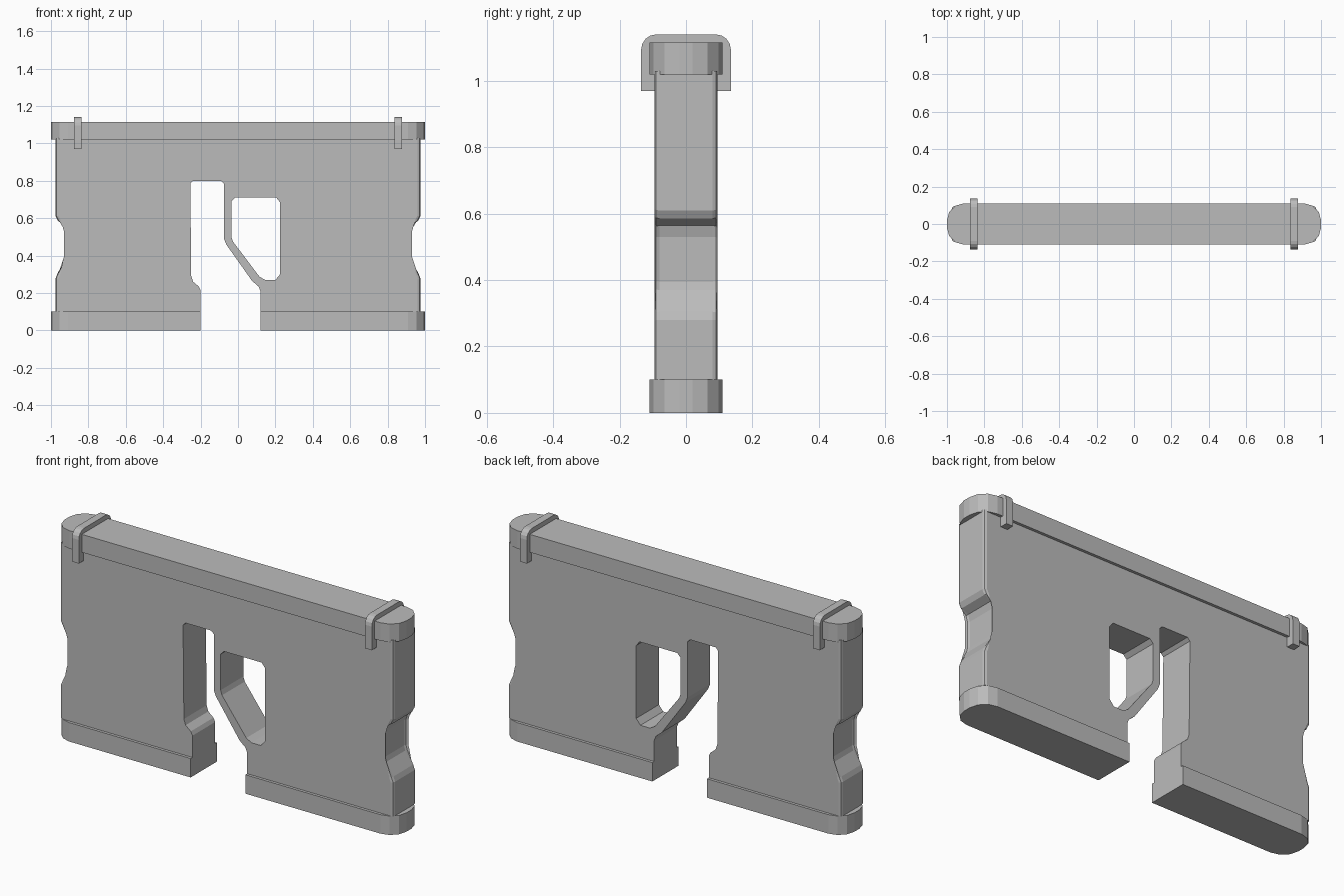
import bpy, bmesh, math

cube = bpy.data.objects.get("Cube")
if cube:
    bpy.data.objects.remove(cube, do_unlink=True)

grey = bpy.data.materials.new("concrete_grey")
grey.use_nodes = True
grey.diffuse_color = (0.5, 0.5, 0.5, 1)
grey.node_tree.nodes["Principled BSDF"].inputs["Base Color"].default_value = (0.5, 0.5, 0.5, 1)


def prism(name, points, axis, low, high, bevel_rule=None, width=0.015):
    """Extrude a closed outline along one axis, optionally bevelling edges chosen by a rule."""
    def place(a, b, depth):
        return {"X": (depth, a, b), "Y": (a, depth, b), "Z": (a, b, depth)}[axis]
    bm = bmesh.new()
    rings = [[bm.verts.new(place(a, b, d)) for a, b in points] for d in (low, high)]
    for ring in rings:
        bm.faces.new(ring)
    n = len(points)
    for i in range(n):
        j = (i + 1) % n
        bm.faces.new((rings[0][i], rings[0][j], rings[1][j], rings[1][i]))
    if bevel_rule:
        chosen = [e for e in bm.edges if bevel_rule(e.verts[0].co, e.verts[1].co)]
        bmesh.ops.bevel(bm, geom=chosen, offset=width, segments=2, profile=0.5,
                        affect='EDGES', clamp_overlap=True)
    bmesh.ops.recalc_face_normals(bm, faces=bm.faces)
    mesh = bpy.data.meshes.new(name)
    bm.to_mesh(mesh)
    bm.free()
    mesh.materials.append(grey)
    obj = bpy.data.objects.new(name, mesh)
    bpy.context.collection.objects.link(obj)
    return obj


def arc(cx, cy, r, start, end, steps):
    angles = [math.radians(start + (end - start) * i / steps) for i in range(steps + 1)]
    return [(cx + r * math.cos(t), cy + r * math.sin(t)) for t in angles]


# Wall body with notched ends and a doorway
end = [(0.975, 0.1), (0.975, 0.28), (0.965, 0.305), (0.922, 0.37), (0.915, 0.395),
       (0.915, 0.53), (0.925, 0.565), (0.962, 0.585), (0.975, 0.61), (0.975, 1.03)]
doorway = [(-0.2, 0.1), (-0.2, 0.215), (-0.21, 0.235), (-0.24, 0.26), (-0.25, 0.29),
           (-0.255, 0.785), (-0.24, 0.8), (-0.09, 0.8), (-0.075, 0.785),
           (-0.075, 0.49), (-0.063, 0.46), (0.075, 0.265), (0.11, 0.235),
           (0.12, 0.21), (0.12, 0.1)]
outline = end + [(-x, z) for x, z in reversed(end)] + doorway


def end_edge(a, b):
    return abs(a.y - b.y) < 0.001 and a.x * b.x > 0 and min(abs(a.x), abs(b.x)) > 0.9


body = prism("wall_body", outline, "Y", -0.095, 0.095, end_edge)

# Window opening
window = [(-0.035, 0.69), (-0.015, 0.71), (0.205, 0.71), (0.225, 0.685), (0.225, 0.3),
          (0.2, 0.27), (0.145, 0.27), (0.115, 0.287), (-0.027, 0.475), (-0.035, 0.5)]
cutter = prism("window_cutter", window, "Y", -0.3, 0.3)
cutter.hide_render = True
cutter.hide_viewport = True
cutter.display_type = 'WIRE'
cut = body.modifiers.new("window", 'BOOLEAN')
cut.operation = 'DIFFERENCE'
cut.solver = 'EXACT'
cut.object = cutter

# Cap and footings with rounded ends
R, HALF = 0.09, 0.11
right_end = arc(1 - R, R - HALF, R, -90, 0, 3) + arc(1 - R, HALF - R, R, 0, 90, 3)
left_end = [(-x, -y) for x, y in right_end]
prism("top_cap", right_end + left_end, "Z", 1.02, 1.115)
prism("left_footing", right_end + [(0.12, HALF), (0.12, -HALF)], "Z", 0, 0.1)
prism("right_footing", left_end + [(-0.2, -HALF), (-0.2, HALF)], "Z", 0, 0.1)

# Clamps straddling the cap
clamp = ([(-0.135, 0.97), (0.135, 0.97)] + arc(0.09, 1.095, 0.045, 0, 90, 4)
         + arc(-0.09, 1.095, 0.045, 90, 180, 4))
for side, x in (("left", 0.857), ("right", -0.857)):
    prism(side + "_clamp", clamp, "X", x - 0.02, x + 0.02)
